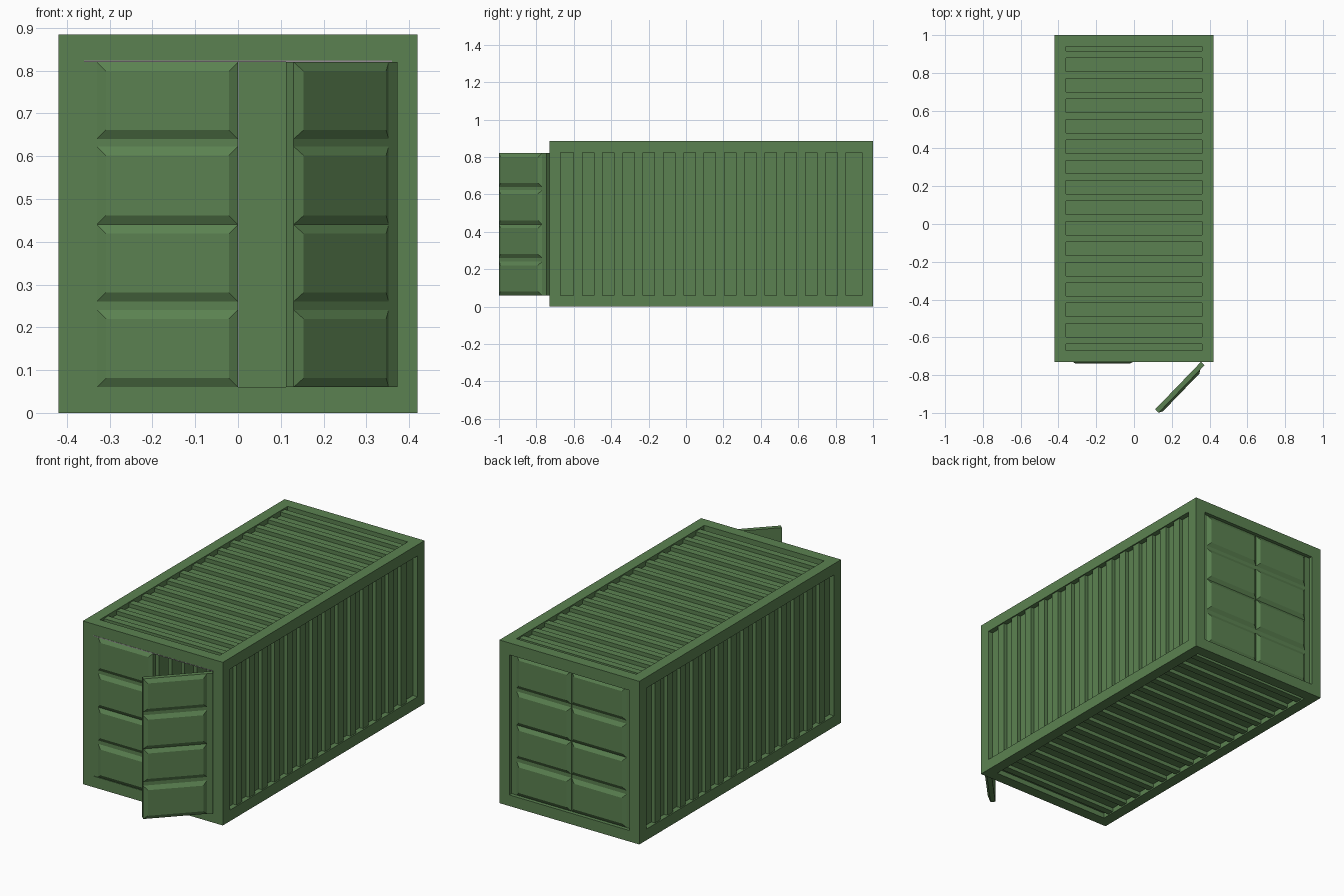
import bpy, bmesh, math
from mathutils import Matrix, Vector

if "Cube" in bpy.data.objects:
    bpy.data.objects.remove(bpy.data.objects["Cube"])


def material(name, color):
    m = bpy.data.materials.new(name)
    m.diffuse_color = (*color, 1)
    m.use_nodes = True
    m.node_tree.nodes["Principled BSDF"].inputs["Base Color"].default_value = m.diffuse_color
    return m


GREEN = material("container green", (0.105, 0.222, 0.082))
GREY = material("seal grey", (0.30, 0.26, 0.30))

# overall sizes
X, Y0, Y1, Z = 0.42, -0.73, 1.0, 0.885
B = 0.06            # frame bar thickness
DZ0, DZ1 = 0.06, 0.82   # door height range


def finish(bm, name, mat=GREEN):
    me = bpy.data.meshes.new(name)
    bm.to_mesh(me)
    bm.free()
    me.materials.append(mat)
    ob = bpy.data.objects.new(name, me)
    bpy.context.collection.objects.link(ob)
    return ob


def add_box(bm, lo, hi):
    lo, hi = Vector(lo), Vector(hi)
    bmesh.ops.create_cube(bm, size=1, matrix=Matrix.Translation((lo + hi) / 2)
                          @ Matrix.Diagonal((*(hi - lo), 1)))


def box(name, lo, hi, mat=GREEN):
    bm = bmesh.new()
    add_box(bm, lo, hi)
    return finish(bm, name, mat)


# frame: four posts, then the rails between them
for sx, side in ((-1, "left"), (1, "right")):
    a, b = sorted((sx * X, sx * (X - B)))
    for y, end in ((Y0, "front"), (Y1 - B, "back")):
        box(f"{end}_{side}_post", (a, y, 0), (b, y + B, Z))
    for z0, z1, lev in ((0, B, "bottom"), (0.825, Z, "top")):
        box(f"{lev}_{side}_rail", (a, Y0 + B, z0), (b, Y1 - B, z1))
for y, end in ((Y0, "front"), (Y1 - B, "back")):
    for z0, z1, lev in ((0, DZ0, "bottom"), (DZ1, Z, "top")):
        box(f"{lev}_{end}_rail", (-X + B, y, z0), (X - B, y + B, z1))


def ribbed_sheet(name, first, step, count, rib, v0, v1, place):
    """Sheet along y with square ribs; place(y, v, depth) gives the point."""
    deep, high = 0.033, 0.012
    prof = [(Y0 + B - 0.01, deep)]
    for i in range(count):
        c = first + i * step
        prof += [(c - rib / 2, deep), (c - rib / 2, high),
                 (c + rib / 2, high), (c + rib / 2, deep)]
    prof.append((Y1 - B + 0.01, deep))
    bm = bmesh.new()
    rows = [[bm.verts.new(place(y, v, d)) for v in (v0, v1)] for y, d in prof]
    for p, q in zip(rows, rows[1:]):
        bm.faces.new((p[0], q[0], q[1], p[1]))
    ob = finish(bm, name)
    mod = ob.modifiers.new("thickness", "SOLIDIFY")
    mod.thickness = 0.01
    mod.offset = 0
    mod.use_even_offset = True


# ribbed side walls, roof and floor
for s, side in ((-1, "left"), (1, "right")):
    ribbed_sheet(f"{side}_wall", -0.578, 0.1085, 14, 0.037, 0.05, 0.835,
                 lambda y, v, d: (s * (X - d), y, v))
ribbed_sheet("roof", -0.617, 0.1081, 15, 0.027, -0.365, 0.365,
             lambda y, v, d: (v, y, Z - d))
ribbed_sheet("floor", -0.617, 0.1081, 15, 0.027, -0.365, 0.365,
             lambda y, v, d: (v, y, d))


def door(name, loc, angle=0, mirror=False, width=0.36):
    """Door leaf hinged at its origin, outer face on local -y, four raised panels."""
    bm = bmesh.new()
    add_box(bm, (0, 0, DZ0), (width, 0.025, DZ1))
    x0, x1, s, h = 0.03, width, 0.021, 0.012
    for z0, z1 in ((0.06, 0.241), (0.26, 0.44), (0.44, 0.623), (0.64, 0.82)):
        base = [bm.verts.new(p) for p in
                ((x0, 0, z0), (x1, 0, z0), (x1, 0, z1), (x0, 0, z1))]
        top = [bm.verts.new(p) for p in
               ((x0 + s, -h, z0 + s), (x1 - s, -h, z0 + s),
                (x1 - s, -h, z1 - s), (x0 + s, -h, z1 - s))]
        bm.faces.new(top)
        for i in range(4):
            j = (i + 1) % 4
            bm.faces.new((base[i], base[j], top[j], top[i]))
        bm.faces.new(base[::-1])
    flip = Matrix.Diagonal((-1 if mirror else 1, 1, 1, 1))
    bm.transform(Matrix.Translation(loc)
                 @ Matrix.Rotation(math.radians(angle), 4, "Z") @ flip)
    bmesh.ops.recalc_face_normals(bm, faces=bm.faces)
    finish(bm, name)


# front doors: left one closed, right one swung open
door("front_left_door", (-0.36, Y0 + 0.003, 0))
door("front_right_door", (0.373, -0.747, 0), angle=46, mirror=True, width=0.35)
# back doors, both closed and set into the frame
door("back_left_door", (-0.36, Y1 - 0.02, 0), angle=180, mirror=True, width=0.359)
door("back_right_door", (0.36, Y1 - 0.02, 0), angle=180, width=0.359)

# thin seal strip along the top of the front opening
box("door_seal", (-0.36, Y0 - 0.001, DZ1), (0.36, Y0 + 0.001, DZ1 + 0.004), GREY)
